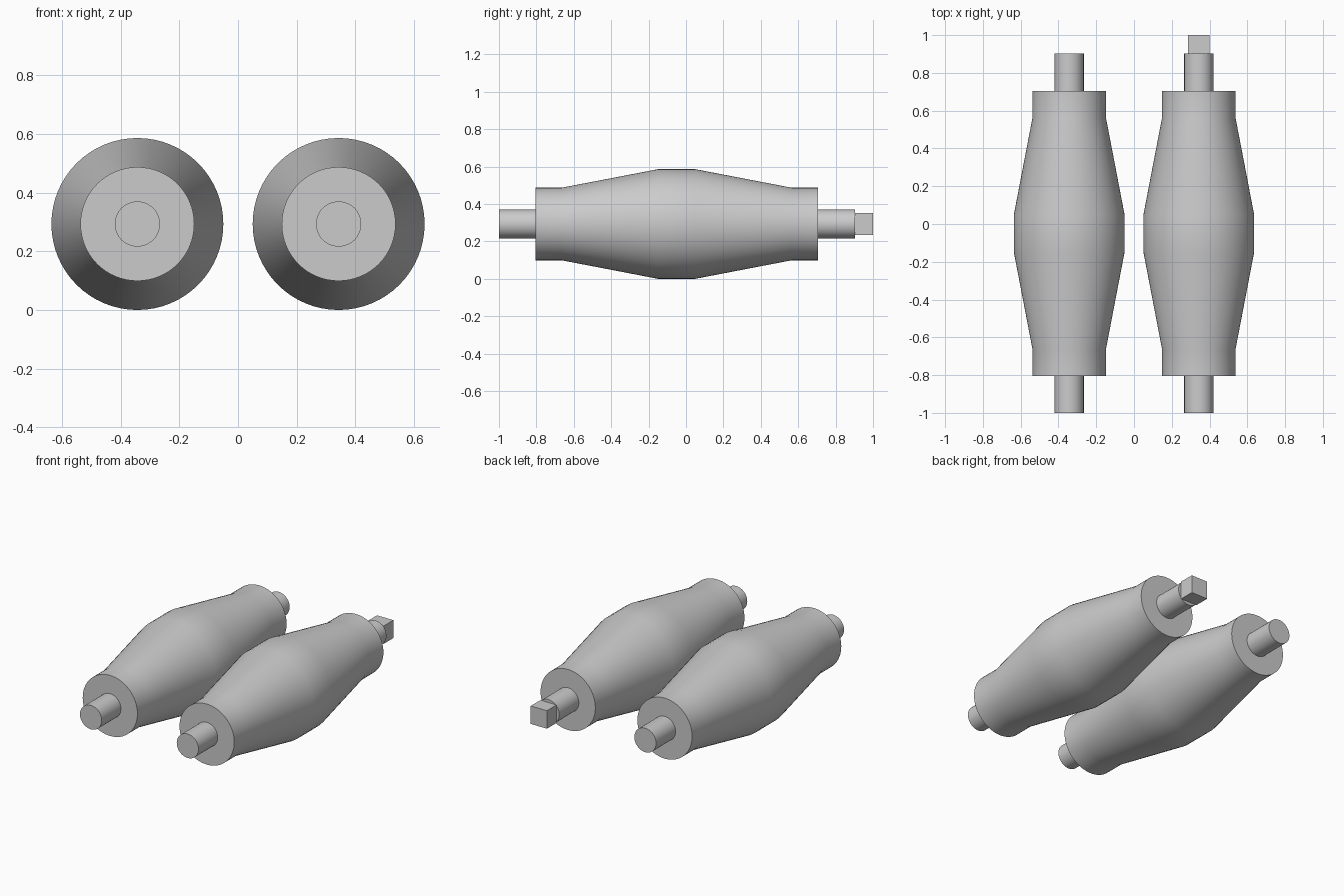
import bpy
import bmesh
from math import cos, sin, tau, radians

if "Cube" in bpy.data.objects:
    bpy.data.objects.remove(bpy.data.objects["Cube"], do_unlink=True)

steel = bpy.data.materials.new("plain grey")
steel.use_nodes = True
GREY = (0.6, 0.6, 0.6, 1)
steel.diffuse_color = GREY
steel.node_tree.nodes["Principled BSDF"].inputs["Base Color"].default_value = GREY

AXIS_X, AXIS_Z = 0.343, 0.293
SEGMENTS = 64


def add_object(name, bm, x):
    """Turn a bmesh into a shaded object on a roller axis."""
    bmesh.ops.recalc_face_normals(bm, faces=bm.faces)
    mesh = bpy.data.meshes.new(name)
    bm.to_mesh(mesh)
    bm.free()
    mesh.materials.append(steel)
    obj = bpy.data.objects.new(name, mesh)
    obj.location = (x, 0, AXIS_Z)
    bpy.context.collection.objects.link(obj)
    bpy.ops.object.select_all(action="DESELECT")
    obj.select_set(True)
    bpy.context.view_layer.objects.active = obj
    bpy.ops.object.shade_smooth_by_angle(angle=radians(30))
    return obj


def turned(name, profile, x):
    """Capped solid of revolution about y from (y, radius) points."""
    bm = bmesh.new()
    rings = []
    for y, r in profile:
        rings.append([bm.verts.new((r * cos(tau * i / SEGMENTS), y, r * sin(tau * i / SEGMENTS)))
                      for i in range(SEGMENTS)])
    for a, b in zip(rings, rings[1:]):
        for i in range(SEGMENTS):
            j = (i + 1) % SEGMENTS
            bm.faces.new((a[i], a[j], b[j], b[i]))
    bm.faces.new(rings[0])
    bm.faces.new(rings[-1])
    return add_object(name, bm, x)


# Barrel rollers with their through shafts
barrel = [(-0.805, 0.194), (-0.665, 0.194), (-0.15, 0.293),
          (0.05, 0.293), (0.565, 0.194), (0.705, 0.194)]
for side, x in (("left", AXIS_X), ("right", -AXIS_X)):
    turned(side + "_roller", barrel, x)
    turned(side + "_front_shaft", [(-1, 0.077), (-0.805, 0.077)], x)
    turned(side + "_back_shaft", [(0.705, 0.077), (0.903, 0.077)], x)

# Square drive end on the left shaft
bm = bmesh.new()
bmesh.ops.create_cube(bm, size=1)
bmesh.ops.scale(bm, vec=(0.115, 0.097, 0.115), verts=bm.verts)
bmesh.ops.translate(bm, vec=(0, 0.9515, 0), verts=bm.verts)
add_object("square_drive_end", bm, AXIS_X)
